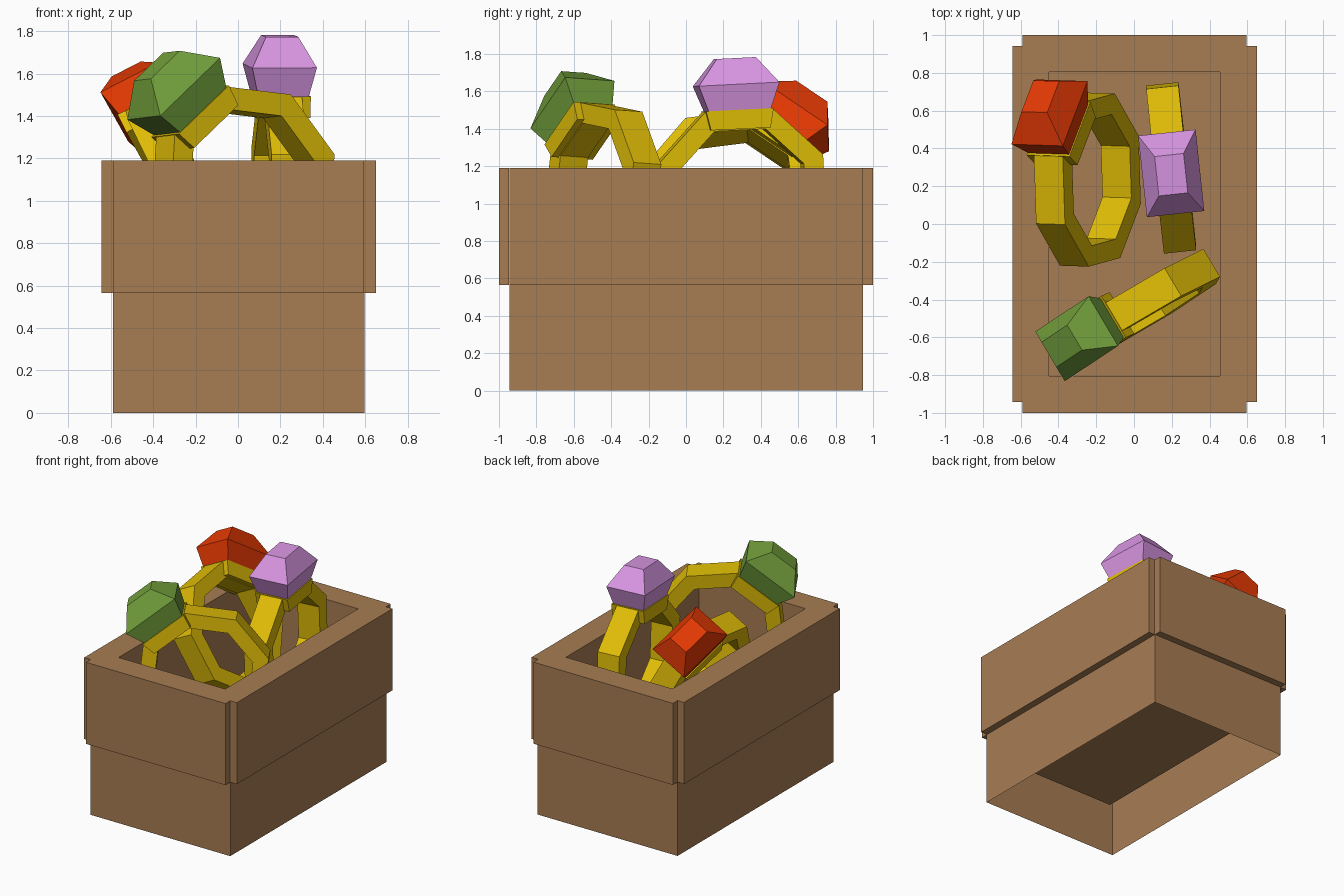
import bpy, bmesh, math
from mathutils import Vector, Matrix

if "Cube" in bpy.data.objects:
    bpy.data.objects.remove(bpy.data.objects["Cube"])


def material(name, rgb):
    m = bpy.data.materials.new(name)
    m.diffuse_color = (*rgb, 1)
    m.use_nodes = True
    m.node_tree.nodes["Principled BSDF"].inputs["Base Color"].default_value = m.diffuse_color
    return m


WOOD = material("brown_wood", (0.39, 0.205, 0.088))
GOLD = material("gold", (0.74, 0.505, 0.002))
RED = material("red_gem", (0.76, 0.04, 0.001))
GREEN = material("green_gem", (0.17, 0.35, 0.045))
PURPLE = material("purple_gem", (0.69, 0.305, 0.76))


def finish(name, bm, mat, matrix=Matrix()):
    bmesh.ops.recalc_face_normals(bm, faces=bm.faces)
    me = bpy.data.meshes.new(name)
    bm.to_mesh(me)
    bm.free()
    me.materials.append(mat)
    ob = bpy.data.objects.new(name, me)
    ob.matrix_world = matrix
    bpy.context.collection.objects.link(ob)
    return ob


def rect_loft(levels, cap_start=True):
    """Stack of rectangles (half x, half y, z), joined and capped at the ends."""
    bm = bmesh.new()
    loops = [[bm.verts.new((sx * x, sy * y, z)) for sx, sy in
              ((-1, -1), (1, -1), (1, 1), (-1, 1))] for x, y, z in levels]
    for a, b in zip(loops, loops[1:]):
        for i in range(4):
            j = (i + 1) % 4
            bm.faces.new((a[i], a[j], b[j], b[i]))
    if cap_start:
        bm.faces.new(loops[0][::-1])
    bm.faces.new(loops[-1])
    return bm


# Box body: open-bottomed skin with a sunken compartment
X, Y, TOP, CX = 0.593, 0.945, 1.19, 0.003
finish("box_body", rect_loft([
    (X, Y, 0), (X, Y, TOP), (0.452, 0.805, TOP), (0.452, 0.805, 0.305)],
    cap_start=False), WOOD, Matrix.Translation((CX, 0, 0)))

# Outer panels around the upper half, leaving notched corners
for s, side in ((-1, "left"), (1, "right")):
    finish(side + "_panel", rect_loft([(0.0275, 0.943, 0.565), (0.0275, 0.943, TOP)]),
           WOOD, Matrix.Translation((CX + s * (X + 0.0265), 0, 0)))
for s, side in ((-1, "front"), (1, "back")):
    finish(side + "_panel", rect_loft([(0.592, 0.0275, 0.565), (0.592, 0.0275, TOP)]),
           WOOD, Matrix.Translation((CX, s * (Y + 0.0275), 0)))


def jewel_ring(label, gem_mat, centre, axis, gem_dir):
    """Octagonal band, wider setting on one flat, rectangular cut gem."""
    d = Vector(gem_dir).normalized()
    n = Vector(axis)
    n = (n - d * n.dot(d)).normalized()
    t = d.cross(n)
    mat = Matrix.Translation(centre) @ Matrix((n, t, d)).transposed().to_4x4()
    ro, ri, hw = 0.475, 0.36, 0.086
    ap = ro * math.cos(math.pi / 8)
    # band
    bm = bmesh.new()
    secs = []
    for i in range(8):
        a = (i + 0.5) * math.pi / 4
        secs.append([bm.verts.new((x, r * math.sin(a), r * math.cos(a)))
                     for x, r in ((-hw, ro), (hw, ro), (hw, ri), (-hw, ri))])
    for i in range(8):
        a, b = secs[i], secs[(i + 1) % 8]
        for k in range(4):
            m = (k + 1) % 4
            bm.faces.new((a[k], a[m], b[m], b[k]))
    finish(label + "_ring_band", bm, GOLD, mat)
    # setting
    s = math.tan(math.pi / 8)
    low = ap - 0.10
    finish(label + "_ring_setting", rect_loft([
        (0.128, low * s + 0.02, low), (0.128, ap * s, ap + 0.003)]), GOLD, mat)
    # gem
    finish(label + "_gem", rect_loft([
        (0.12, 0.168, ap + 0.002), (0.153, 0.217, ap + 0.14),
        (0.077, 0.105, ap + 0.28)]), gem_mat, mat)


# Purple ring: almost upright
jewel_ring("purple", PURPLE, (0.197, 0.297, 1.06), (0.994, 0.107, 0), (0, -0.05, 1))
# Red ring: leaning on the left wall, gem at the back
jewel_ring("red", RED, (-0.247, 0.235, 1.055), (0.87, 0, 0.49), (-0.2, 0.353, 0.41))
# Green ring: turned diagonally at the front, gem tipped to the left
h = Vector((0.86, 0.51, 0)).normalized()
lean = math.radians(3.5)
out = Vector((h.y, -h.x, 0))
n = out * math.cos(lean) + Vector((0, 0, math.sin(lean)))
up = -out * math.sin(lean) + Vector((0, 0, math.cos(lean)))
tip = math.radians(39)
jewel_ring("green", GREEN, (0.024, -0.445, 1.08), n, up * math.cos(tip) - h * math.sin(tip))
